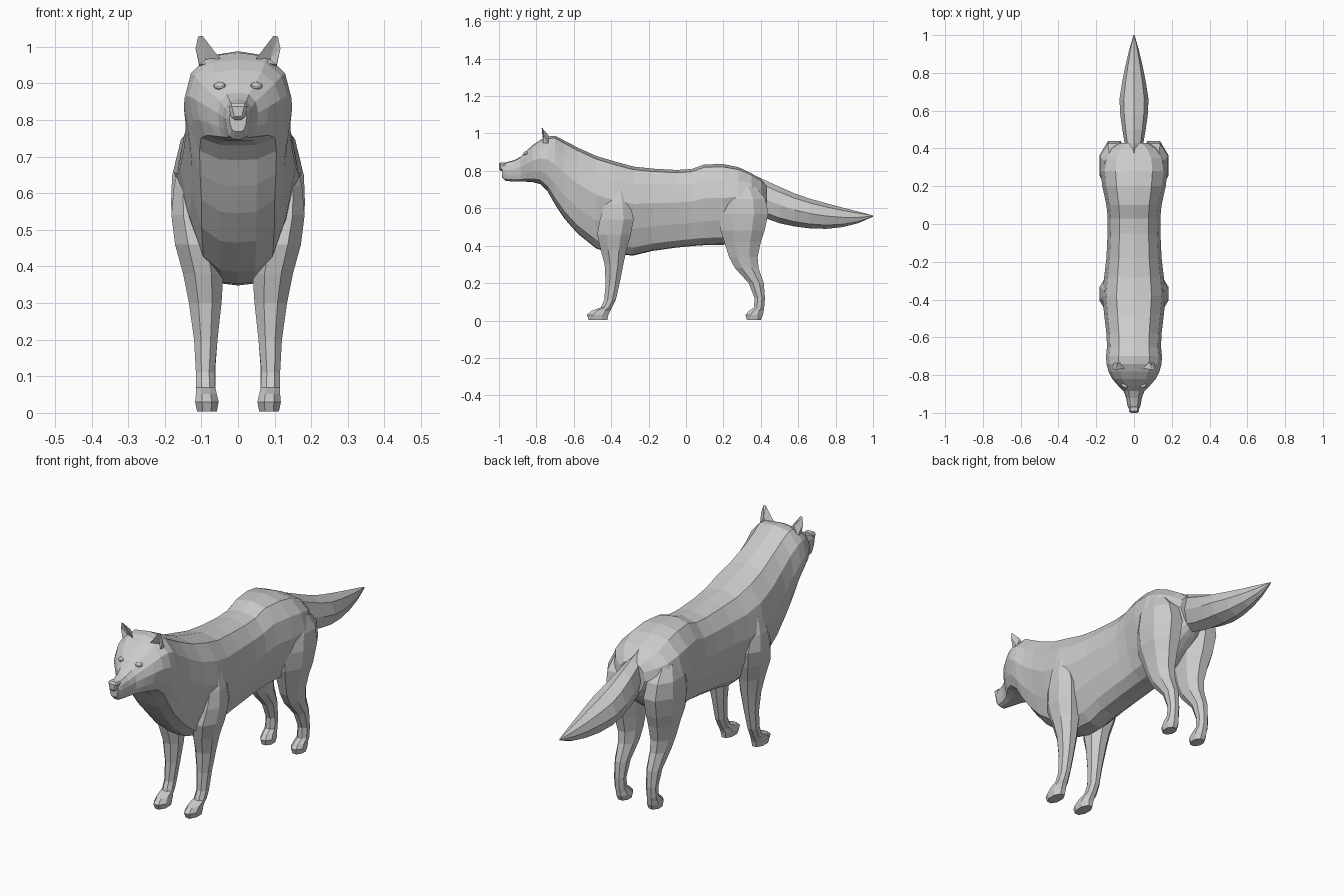
import bpy, bmesh, math
from mathutils import Vector, Matrix

fur = bpy.data.materials.new("grey fur")
fur.diffuse_color = (0.6, 0.6, 0.6, 1)


def finish(name, bm, mirror=False):
    bmesh.ops.recalc_face_normals(bm, faces=bm.faces)
    me = bpy.data.meshes.new(name)
    bm.to_mesh(me)
    bm.free()
    ob = bpy.data.objects.new(name, me)
    bpy.context.collection.objects.link(ob)
    me.materials.append(fur)
    if mirror:
        ob.modifiers.new("Mirror", 'MIRROR').use_mirror_merge = False
    return ob


def loft(name, rings, mirror=False):
    bm = bmesh.new()
    loops = [[bm.verts.new(p) for p in r] for r in rings]
    n = len(loops[0])
    for a, b in zip(loops, loops[1:]):
        for i in range(n):
            j = (i + 1) % n
            bm.faces.new((a[i], a[j], b[j], b[i]))
    bm.faces.new(loops[0])
    bm.faces.new(loops[-1])
    return finish(name, bm, mirror)


def body_ring(y, bot, top, w, b):
    # upright slice: rounded back, sides tapering to a belly of width b*w
    half = [(0, 1), (0.55, 0.965), (0.88, 0.81), (1, 0.58),
            ((1 + b) * 0.5 + 0.03, 0.3), (b, 0.09), (b * 0.5, 0.01), (0, 0)]
    pts = half + [(-x, z) for x, z in half[-2:0:-1]]
    return [(x * w, y, bot + z * (top - bot)) for x, z in pts]


def flat_ring(z, y0, y1, x0, x1, n=8):
    # level slice of a leg
    cx, cy, rx, ry = (x0 + x1) / 2, (y0 + y1) / 2, (x1 - x0) / 2, (y1 - y0) / 2
    k = 1 / math.cos(math.pi / n)
    return [(cx + rx * k * math.cos((i + .5) * 2 * math.pi / n),
             cy + ry * k * math.sin((i + .5) * 2 * math.pi / n), z) for i in range(n)]


# head, neck and trunk: y, bottom, top, half width, belly ratio
trunk = [
    (-0.985, 0.768, 0.835, 0.024, 0.7), (-0.965, 0.747, 0.845, 0.034, 0.7),
    (-0.92, 0.742, 0.857, 0.042, 0.75), (-0.885, 0.742, 0.875, 0.055, 0.8),
    (-0.855, 0.742, 0.905, 0.085, 0.75), (-0.82, 0.74, 0.938, 0.115, 0.75),
    (-0.78, 0.73, 0.965, 0.135, 0.75), (-0.74, 0.69, 0.984, 0.146, 0.72),
    (-0.70, 0.62, 0.988, 0.148, 0.7), (-0.65, 0.545, 0.962, 0.143, 0.7),
    (-0.58, 0.465, 0.925, 0.146, 0.68), (-0.48, 0.385, 0.88, 0.158, 0.6),
    (-0.38, 0.352, 0.85, 0.168, 0.5), (-0.28, 0.348, 0.823, 0.158, 0.5),
    (-0.18, 0.372, 0.812, 0.146, 0.58), (-0.05, 0.39, 0.805, 0.14, 0.62),
    (0.03, 0.398, 0.81, 0.139, 0.62), (0.10, 0.403, 0.835, 0.146, 0.62),
    (0.20, 0.405, 0.836, 0.168, 0.6), (0.28, 0.44, 0.82, 0.177, 0.5),
    (0.35, 0.49, 0.787, 0.165, 0.45), (0.40, 0.53, 0.755, 0.125, 0.45),
    (0.43, 0.56, 0.725, 0.075, 0.45)]
loft("trunk_and_head", [body_ring(*s) for s in trunk])

# front legs with paws: z, front, back, inner, outer
front = [(0.70, -0.40, -0.33, 0.11, 0.155), (0.62, -0.435, -0.30, 0.09, 0.175),
         (0.54, -0.46, -0.28, 0.07, 0.182), (0.46, -0.475, -0.295, 0.05, 0.172),
         (0.38, -0.457, -0.318, 0.04, 0.15), (0.30, -0.435, -0.335, 0.045, 0.134),
         (0.20, -0.43, -0.355, 0.056, 0.12), (0.11, -0.437, -0.375, 0.064, 0.115),
         (0.07, -0.455, -0.395, 0.062, 0.115), (0.052, -0.505, -0.405, 0.058, 0.115),
         (0.03, -0.53, -0.415, 0.053, 0.117), (0.004, -0.52, -0.42, 0.058, 0.112)]
loft("front_legs", [flat_ring(*s) for s in front], True)

# hind legs with paws
hind = [(0.72, 0.24, 0.37, 0.07, 0.155), (0.65, 0.20, 0.425, 0.04, 0.18),
        (0.57, 0.18, 0.44, 0.025, 0.183), (0.48, 0.185, 0.42, 0.03, 0.172),
        (0.42, 0.205, 0.40, 0.035, 0.155), (0.34, 0.23, 0.383, 0.043, 0.138),
        (0.28, 0.262, 0.388, 0.048, 0.128), (0.20, 0.335, 0.416, 0.056, 0.12),
        (0.12, 0.367, 0.422, 0.062, 0.115), (0.07, 0.363, 0.418, 0.062, 0.115),
        (0.05, 0.335, 0.415, 0.058, 0.115), (0.03, 0.318, 0.412, 0.053, 0.117),
        (0.004, 0.325, 0.40, 0.058, 0.112)]
loft("hind_legs", [flat_ring(*s) for s in hind], True)

# bushy tail: y, bottom, top, half width
tail = [(0.35, 0.61, 0.783, 0.03), (0.43, 0.545, 0.747, 0.05), (0.50, 0.52, 0.715, 0.062),
        (0.58, 0.503, 0.68, 0.073), (0.66, 0.493, 0.652, 0.077), (0.75, 0.49, 0.627, 0.063),
        (0.84, 0.5, 0.603, 0.045), (0.92, 0.52, 0.583, 0.026), (1.0, 0.555, 0.562, 0.003)]
loft("tail", [[(w * math.cos(t * math.pi / 4), y, (b + c) / 2 + (c - b) / 2 * math.sin(t * math.pi / 4))
               for t in range(8)] for y, b, c, w in tail])

# cupped ears: rim at the front, rounded back, hollow in the middle
bm = bmesh.new()
rim = [bm.verts.new(p) for p in [(0.047, -0.765, 0.965), (0.07, -0.768, 0.995), (0.097, -0.772, 1.03),
                                 (0.109, -0.768, 1.028), (0.116, -0.762, 0.995), (0.105, -0.765, 0.95)]]
hollow = bm.verts.new((0.088, -0.748, 0.965))
back = [bm.verts.new(p) for p in [(0.058, -0.735, 0.955), (0.084, -0.735, 0.99), (0.105, -0.735, 0.945)]]
for a, b in zip(rim, rim[1:] + rim[:1]):
    bm.faces.new((a, b, hollow))
for f in [(rim[0], rim[1], back[0]), (rim[1], back[1], back[0]), (rim[1], rim[2], back[1]),
          (rim[2], rim[3], back[1]), (rim[3], rim[4], back[1]), (rim[4], back[2], back[1]),
          (rim[4], rim[5], back[2]), (rim[5], rim[0], back[0], back[2]), tuple(back)]:
    bm.faces.new(f)
finish("ears", bm, True)

# almond eyes
bm = bmesh.new()
bmesh.ops.create_uvsphere(bm, u_segments=10, v_segments=6, radius=1)
bmesh.ops.transform(bm, verts=bm.verts, matrix=Matrix.Translation((0.05, -0.856, 0.893))
                    @ Matrix.Rotation(0.5, 4, 'Z') @ Matrix.Diagonal((0.018, 0.012, 0.011, 1)))
finish("eyes", bm, True)

# nose pad, narrower below
bm = bmesh.new()
bmesh.ops.create_cube(bm, size=1)
for v in bm.verts:
    if v.co.z < 0:
        v.co.x *= 0.6
    v.co = Vector((v.co.x * 0.056, -0.98 + v.co.y * 0.04, 0.823 + v.co.z * 0.046))
bmesh.ops.bevel(bm, geom=bm.edges[:], offset=0.009, segments=1, affect='EDGES')
finish("nose", bm)
